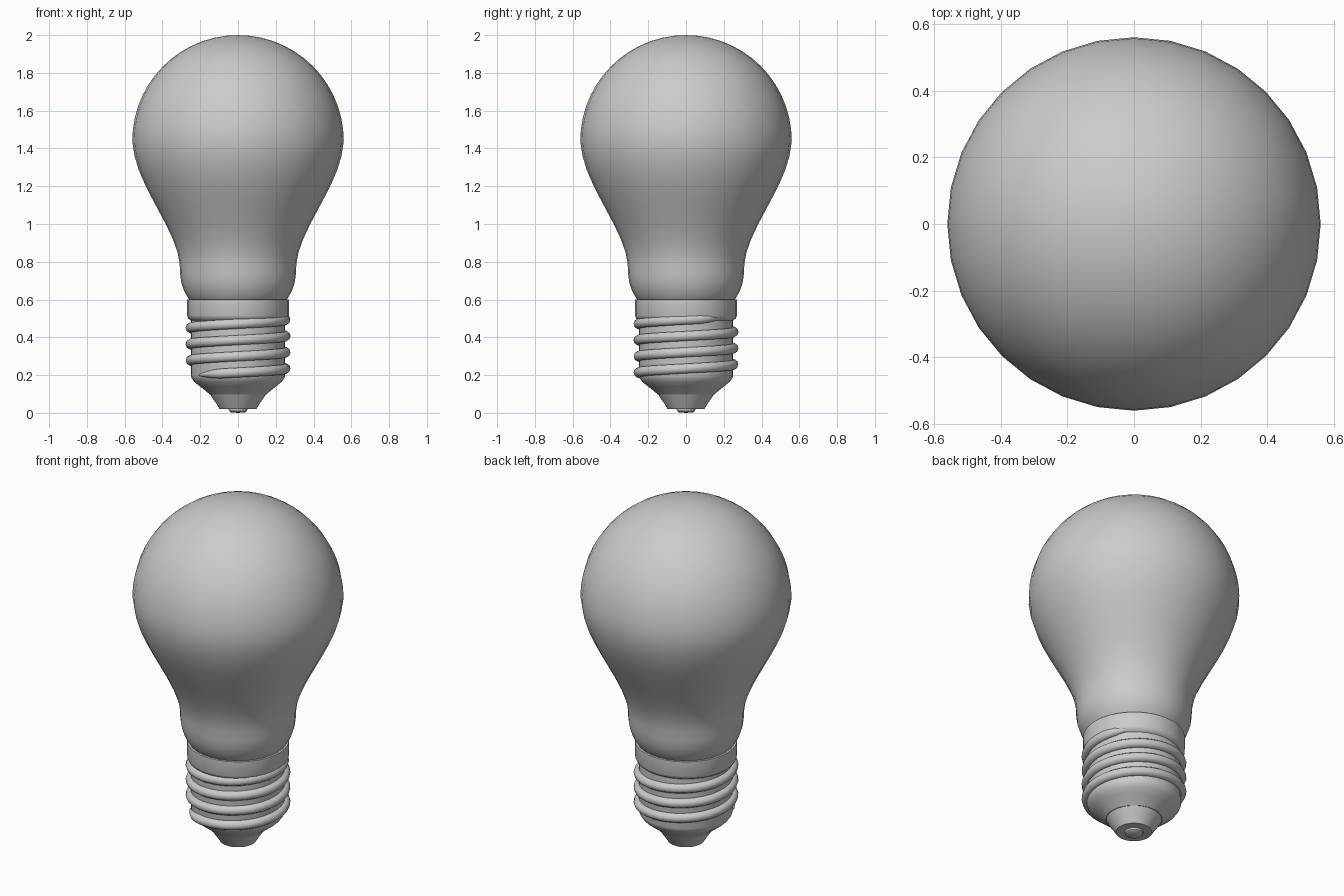
import bpy, bmesh, math

if "Cube" in bpy.data.objects:
    bpy.data.objects.remove(bpy.data.objects["Cube"])

SIDES = 32


def make_object(name, bm, angle=35):
    bmesh.ops.recalc_face_normals(bm, faces=bm.faces)
    mesh = bpy.data.meshes.new(name)
    bm.to_mesh(mesh)
    bm.free()
    obj = bpy.data.objects.new(name, mesh)
    bpy.context.collection.objects.link(obj)
    bpy.ops.object.select_all(action='DESELECT')
    obj.select_set(True)
    bpy.context.view_layer.objects.active = obj
    bpy.ops.object.shade_smooth_by_angle(angle=math.radians(angle))
    return obj


def lathe(name, profile, angle=35):
    """Spin (radius, z) points round the z axis; radius 0 makes a pole."""
    bm = bmesh.new()
    rings = []
    for r, z in profile:
        if r == 0:
            rings.append([bm.verts.new((0, 0, z))] * SIDES)
        else:
            rings.append([bm.verts.new((r * math.cos(a), r * math.sin(a), z))
                          for a in (2 * math.pi * i / SIDES for i in range(SIDES))])
    for low, high in zip(rings, rings[1:]):
        for i in range(SIDES):
            j = (i + 1) % SIDES
            quad = list(dict.fromkeys((low[i], low[j], high[j], high[i])))
            bm.faces.new(quad)
    return make_object(name, bm, angle)


# Glass: waisted neck running into a round globe
neck = [(0, 0.58), (0.24, 0.58), (0.262, 0.605), (0.285, 0.645), (0.3, 0.69),
        (0.307, 0.74), (0.309, 0.79), (0.32, 0.85), (0.345, 0.92),
        (0.38, 0.995), (0.42, 1.07), (0.46, 1.145), (0.495, 1.215),
        (0.525, 1.285), (0.548, 1.36)]
globe = [(0.56 * math.cos(a), 1.44 + 0.56 * math.sin(a))
         for a in (math.pi / 2 * i / 14 for i in range(14))]
lathe("glass_bulb", neck + globe + [(0, 2.0)], 50)

# Metal cap: collar, straight barrel and rounded lower shoulder
lathe("metal_cap", [(0, 0.6), (0.27, 0.6), (0.27, 0.515), (0.264, 0.5),
                    (0.25, 0.49), (0.25, 0.2), (0.246, 0.185), (0.232, 0.165),
                    (0.205, 0.143), (0.175, 0.12), (0.15, 0.098), (0, 0.098)])

# Insulator cone and contact button
lathe("insulator", [(0, 0.11), (0.148, 0.1), (0.135, 0.078), (0.115, 0.05),
                    (0.102, 0.028), (0.096, 0.02), (0, 0.02)])
lathe("contact", [(0, 0.025), (0.05, 0.022), (0.048, 0.01), (0.038, 0.003), (0, 0)])

# Screw thread: helical tube that sinks into the barrel at both ends
bm = bmesh.new()
start, end, pitch, tube = 215, 1490, 0.086, 0.027
steps, around = 112, 10
rings = []
for s in range(steps + 1):
    deg = start + (end - start) * s / steps
    a = math.radians(deg)
    z = 0.235 + pitch * (deg - 360) / 360
    fade = min(1, (s + 0.5) / 3, (steps - s + 0.5) / 3)
    ring = []
    for k in range(around):
        b = 2 * math.pi * k / around
        r = 0.251 + tube * fade * math.cos(b)
        ring.append(bm.verts.new((r * math.cos(a), r * math.sin(a),
                                  z + tube * fade * math.sin(b))))
    rings.append(ring)
for p, q in zip(rings, rings[1:]):
    for k in range(around):
        n = (k + 1) % around
        bm.faces.new((p[k], p[n], q[n], q[k]))
bm.faces.new(rings[0])
bm.faces.new(rings[-1])
make_object("screw_thread", bm, 60)
